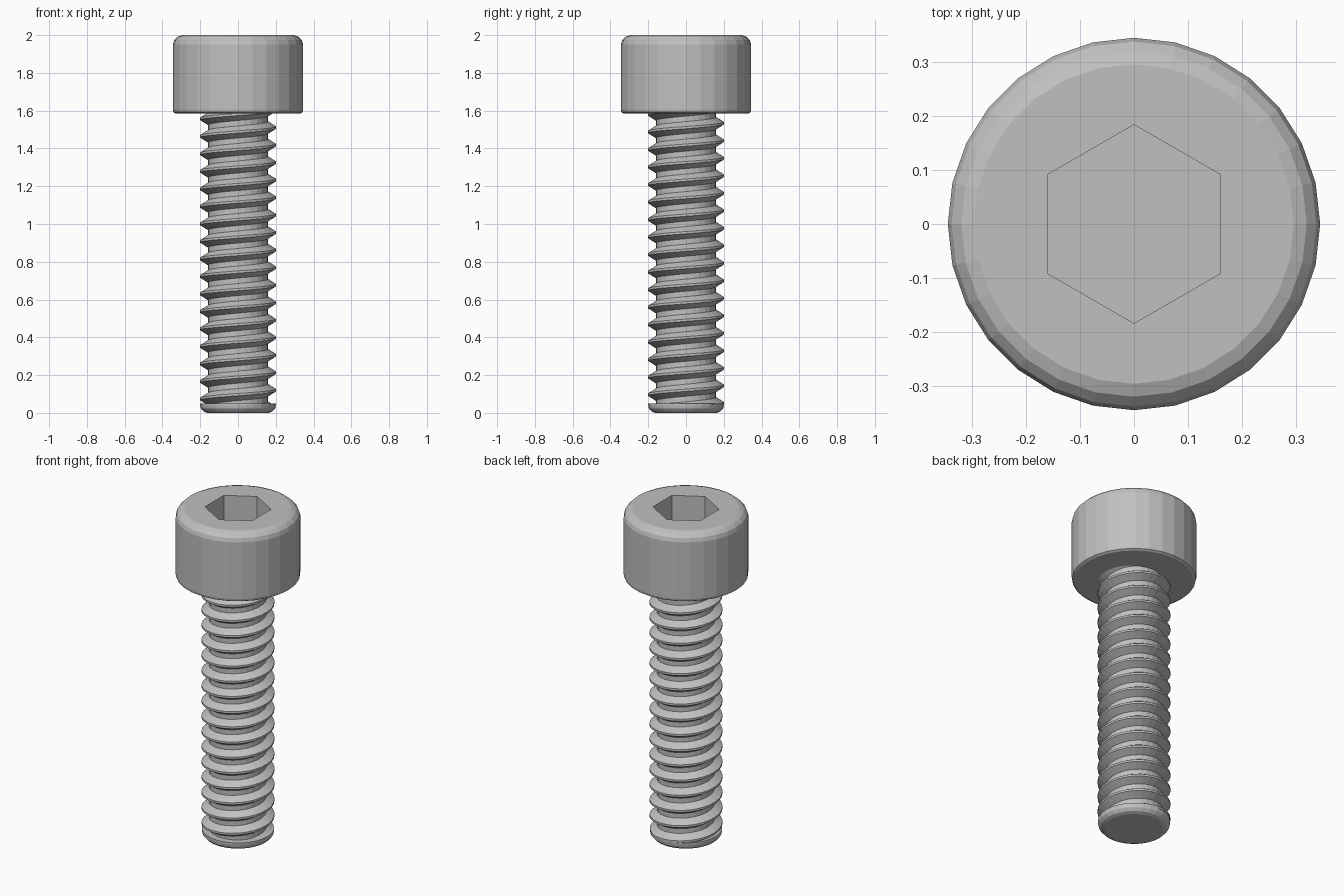
import bpy, bmesh, math

SIDES = 28
PITCH = 0.0927
ROOT, CREST = 0.16, 0.202
TIP_TOP, HEAD_BOTTOM = 0.05, 1.585

cube = bpy.data.objects.get("Cube")
if cube:
    bpy.data.objects.remove(cube)

steel = bpy.data.materials.new("grey_steel")
grey = (0.53, 0.53, 0.53, 1)
steel.diffuse_color = grey
steel.use_nodes = True
steel.node_tree.nodes["Principled BSDF"].inputs["Base Color"].default_value = grey


def ring(bm, radius, z, sides=SIDES, start=0.0):
    angles = [start + math.tau * i / sides for i in range(sides)]
    return [bm.verts.new((radius * math.cos(a), radius * math.sin(a), z)) for a in angles]


def skin(bm, rings):
    for low, high in zip(rings, rings[1:]):
        n = len(low)
        for i in range(n):
            j = (i + 1) % n
            bm.faces.new((low[i], low[j], high[j], high[i]))


def loop_edges(bm, verts):
    return [bm.edges.get((verts[i - 1], verts[i])) for i in range(len(verts))]


def finish(bm, name):
    mesh = bpy.data.meshes.new(name)
    bm.to_mesh(mesh)
    bm.free()
    mesh.materials.append(steel)
    obj = bpy.data.objects.new(name, mesh)
    bpy.context.collection.objects.link(obj)
    return obj


# Cylindrical head with rounded rim and hexagonal socket
bm = bmesh.new()
profile = [(0.33, HEAD_BOTTOM), (0.342, 1.592), (0.345, 1.605), (0.345, 1.95),
           (0.338, 1.973), (0.32, 1.991), (0.296, 2.0)]
body = [ring(bm, r, z) for r, z in profile]
skin(bm, body)
bm.faces.new(body[0][::-1])
socket = [ring(bm, 0.184, z, 6, math.pi / 2) for z in (2.0, 1.79)]
skin(bm, socket)
bm.faces.new(socket[1])
rim = loop_edges(bm, body[-1]) + loop_edges(bm, socket[0])
bmesh.ops.triangle_fill(bm, edges=rim, use_beauty=True, normal=(0, 0, 1))
bmesh.ops.recalc_face_normals(bm, faces=bm.faces)
finish(bm, "socket_head")

# Helical thread, right-handed, trimmed flat at both ends
bm = bmesh.new()
tooth = [(CREST, -0.006), (CREST, 0.006), (ROOT, 0.032), (ROOT, PITCH - 0.032)]
turns = 20
rows = []
for i in range(turns * SIDES + 1):
    a = math.tau * i / SIDES
    base = 0.12 + PITCH * (i / SIDES - 3)
    points = tooth + [(CREST, PITCH - 0.006)]
    rows.append([bm.verts.new((r * math.cos(a), r * math.sin(a), base + dz))
                 for r, dz in points])
for one, two in zip(rows, rows[1:]):
    for k in range(len(tooth)):
        bm.faces.new((one[k], two[k], two[k + 1], one[k + 1]))
bmesh.ops.remove_doubles(bm, verts=bm.verts, dist=0.0001)
for height, direction in ((TIP_TOP - 0.005, -1), (HEAD_BOTTOM + 0.005, 1)):
    bmesh.ops.bisect_plane(bm, geom=bm.verts[:] + bm.edges[:] + bm.faces[:],
                           plane_co=(0, 0, height), plane_no=(0, 0, direction),
                           clear_outer=True)
finish(bm, "threaded_shank")

# Rounded end of the shank
bm = bmesh.new()
tip = [ring(bm, r, z) for r, z in
       [(0.162, 0), (0.183, 0.008), (0.197, 0.024), (0.2, 0.04), (0.2, TIP_TOP)]]
skin(bm, tip)
bm.faces.new(tip[0][::-1])
bm.faces.new(tip[-1])
finish(bm, "shank_tip")
